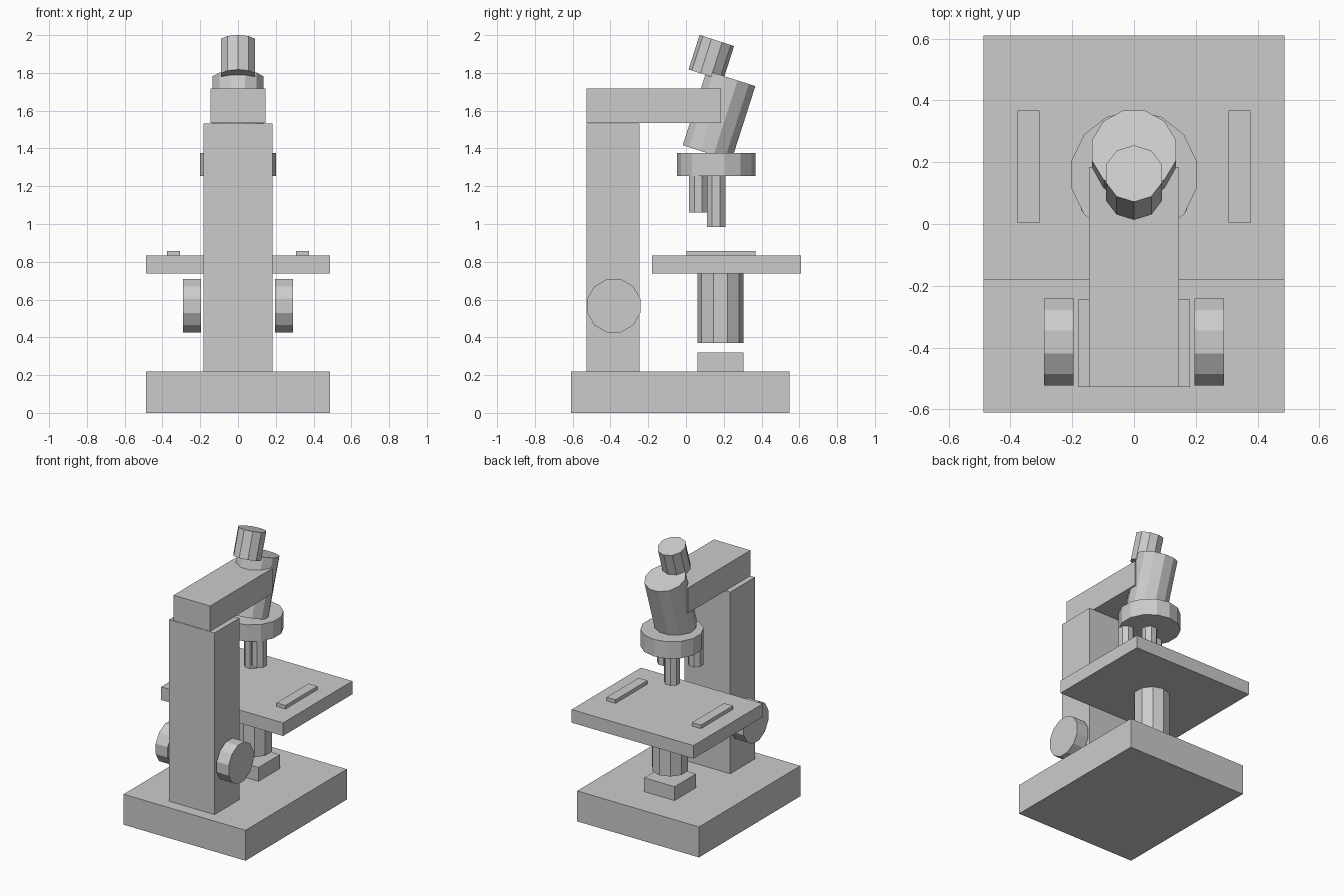
import bpy, bmesh
from math import pi, sin, cos

if "Cube" in bpy.data.objects:
    bpy.data.objects.remove(bpy.data.objects["Cube"])

TILT = -0.31  # lean of the viewing tube towards +y


def finish(name, bm, loc, rot=(0, 0, 0)):
    bmesh.ops.recalc_face_normals(bm, faces=bm.faces)
    mesh = bpy.data.meshes.new(name)
    bm.to_mesh(mesh)
    bm.free()
    ob = bpy.data.objects.new(name, mesh)
    ob.location, ob.rotation_euler = loc, rot
    bpy.context.collection.objects.link(ob)
    return ob


def box(name, x, y, z):
    """Box from (min, max) ranges."""
    bm = bmesh.new()
    bmesh.ops.create_cube(bm, size=1)
    bmesh.ops.scale(bm, vec=[r[1] - r[0] for r in (x, y, z)], verts=bm.verts)
    return finish(name, bm, [(r[0] + r[1]) / 2 for r in (x, y, z)])


def prism(name, sides, radius, length, loc, rot=(0, 0, 0)):
    """Flat-sided cylinder centred on loc, with a flat facing +x."""
    bm = bmesh.new()
    angles = [(i + 0.5) * 2 * pi / sides for i in range(sides)]
    face = bm.faces.new([bm.verts.new((radius * cos(a), radius * sin(a), -length / 2))
                         for a in angles])
    top = bmesh.ops.extrude_face_region(bm, geom=[face], use_keep_orig=True)["geom"]
    bmesh.ops.translate(bm, vec=(0, 0, length),
                        verts=[v for v in top if isinstance(v, bmesh.types.BMVert)])
    return finish(name, bm, loc, rot)


# Base, column and top arm
box("base", (-0.487, 0.487), (-0.61, 0.547), (0, 0.22))
box("column", (-0.182, 0.182), (-0.527, -0.245), (0.22, 1.532))
box("top_arm", (-0.146, 0.146), (-0.527, 0.184), (1.534, 1.717))

# Lamp, condenser and stage
box("lamp", (-0.122, 0.122), (0.06, 0.304), (0.22, 0.32))
prism("condenser", 10, 0.122, 0.366, (0, 0.182, 0.554))
box("stage", (-0.487, 0.487), (-0.181, 0.61), (0.737, 0.832))

# Stage clips and focus knobs on both sides
for side, s in (("left", -1), ("right", 1)):
    box(side + "_clip", sorted((s * 0.306, s * 0.377)), (0.003, 0.368), (0.832, 0.858))
    prism(side + "_focus_knob", 12, 0.1455, 0.096, (s * 0.244, -0.382, 0.567), (0, pi / 2, 0))

# Nosepiece ring with three objectives of different length
prism("nosepiece", 14, 0.207, 0.122, (0, 0.16, 1.314))
for name, x, y, bottom in (("long", 0, 0.159, 0.985),
                           ("medium", 0.122, 0.064, 1.06),
                           ("short", -0.122, 0.064, 1.115)):
    prism(name + "_objective", 8, 0.053, 1.253 - bottom, (x, y, (1.253 + bottom) / 2))

# Tilted tube and eyepiece
prism("tube", 12, 0.14, 0.415, (0, 0.175, 1.5735), (TILT, 0, 0))
prism("eyepiece", 10, 0.096, 0.192, (0, 0.134, 1.88), (TILT, 0, 0))
